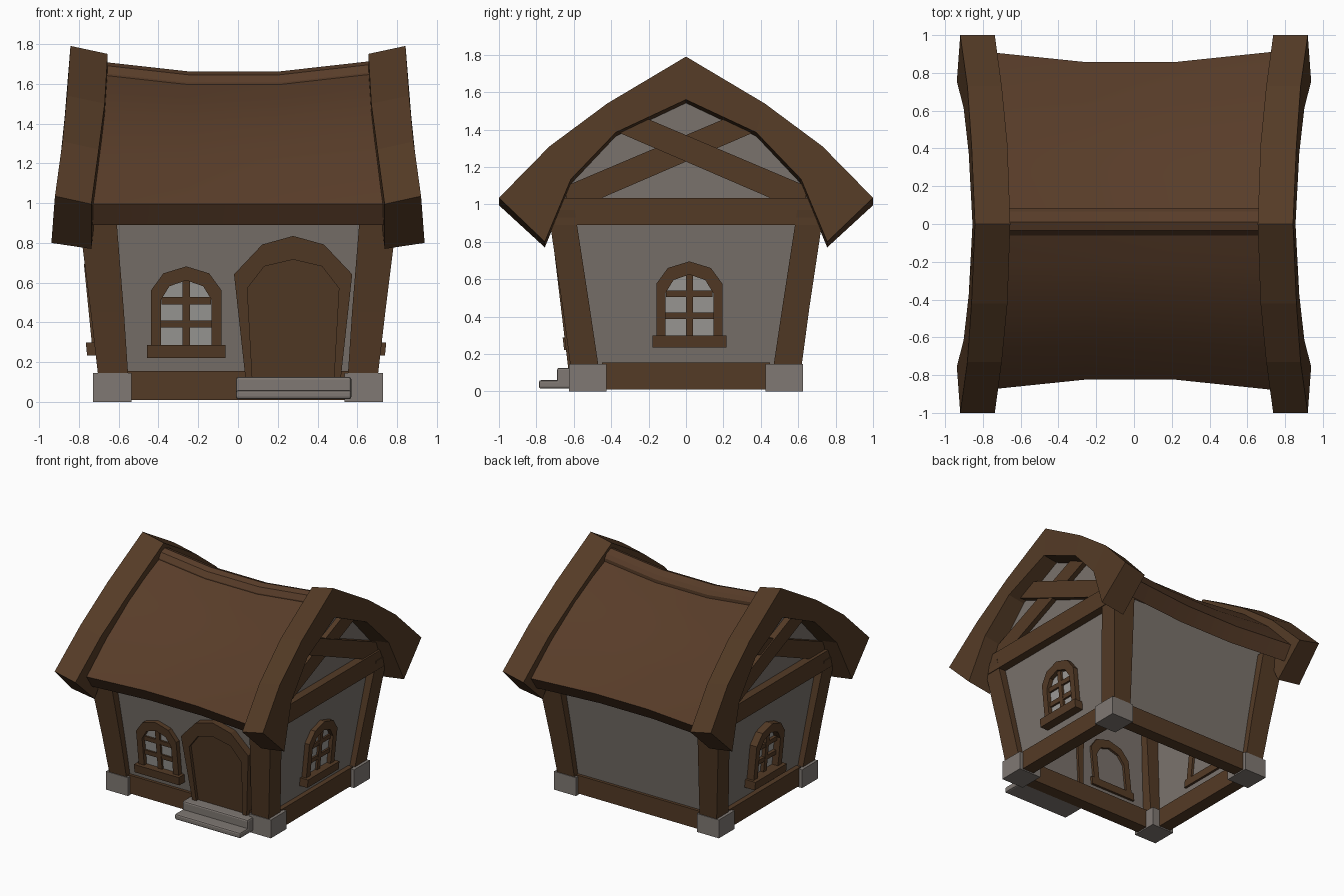
import bpy, bmesh, math

if "Cube" in bpy.data.objects:
    bpy.data.objects.remove(bpy.data.objects["Cube"])


def material(name, rgb):
    m = bpy.data.materials.new(name)
    m.diffuse_color = (*rgb, 1)
    m.use_nodes = True
    m.node_tree.nodes["Principled BSDF"].inputs["Base Color"].default_value = m.diffuse_color
    return m


WOOD = material("brown wood", (0.088, 0.043, 0.019))
ROOF = material("roof brown", (0.098, 0.046, 0.022))
WALL = material("grey plaster", (0.195, 0.170, 0.150))
STONE = material("grey stone", (0.215, 0.190, 0.172))
GLASS = material("pale glass", (0.34, 0.33, 0.315))


def loft(name, rings, mat, caps=True, smooth=False):
    """Skin a row of equal closed rings."""
    n = len(rings[0])
    verts = [p for r in rings for p in r]
    faces = [(i * n + j, i * n + (j + 1) % n, (i + 1) * n + (j + 1) % n, (i + 1) * n + j)
             for i in range(len(rings) - 1) for j in range(n)]
    if caps:
        faces += [tuple(range(n)), tuple(range(len(verts) - n, len(verts)))]
    me = bpy.data.meshes.new(name)
    me.from_pydata(verts, [], faces)
    bm = bmesh.new()
    bm.from_mesh(me)
    bmesh.ops.recalc_face_normals(bm, faces=bm.faces)
    bm.to_mesh(me)
    bm.free()
    me.materials.append(mat)
    ob = bpy.data.objects.new(name, me)
    bpy.context.collection.objects.link(ob)
    if smooth:
        bpy.ops.object.select_all(action='DESELECT')
        ob.select_set(True)
        bpy.context.view_layer.objects.active = ob
        bpy.ops.object.shade_smooth_by_angle(angle=math.radians(30))
    return ob


def box(name, x0, x1, y0, y1, z0, z1, mat, bevel=0):
    ob = loft(name, [[(x0, y0, z), (x1, y0, z), (x1, y1, z), (x0, y1, z)] for z in (z0, z1)], mat)
    if bevel:
        b = ob.modifiers.new("bevel", 'BEVEL')
        b.width, b.segments = bevel, 2
    return ob


# The walls lean outwards: half sizes at height z
def wall_x(z):
    return 0.645 + 0.10 * z


def wall_y(z):
    return 0.555 + 0.12 * z


def place(side, u, z, d):
    """Point on a wall: u along it, z up, d out of it."""
    if side == "front":
        return (u, -wall_y(z) - d, z)
    s = 1 if side == "right" else -1
    return (s * (wall_x(z) + d), u, z)


def plate(name, side, outline, d0, d1, mat):
    return loft(name, [[place(side, u, z, d) for u, z in outline] for d in (d0, d1)], mat)


def frame(name, side, outer, inner, d0, d1, mat):
    return loft(name, [[place(side, *o, d0), place(side, *o, d1), place(side, *i, d1), place(side, *i, d0)]
                       for o, i in zip(outer, inner)], mat)


def rect(u0, u1, z0, z1):
    return [(u0, z0), (u1, z0), (u1, z1), (u0, z1)]


# Plaster walls, an open shell
shell = loft("walls", [[(a * wall_x(z), b * wall_y(z), z) for a, b in ((-1, -1), (1, -1), (1, 1), (-1, 1))]
                       for z in (0.03, 0.5, 1.0)], WALL, caps=False)
sol = shell.modifiers.new("thickness", 'SOLIDIFY')
sol.thickness, sol.offset = 0.03, -1

# Corner posts on foot stones: z, outer x, inner x, outer y, inner y
POST = [(0.02, 0.69, 0.54, 0.605, 0.455), (0.15, 0.705, 0.553, 0.62, 0.47),
        (0.45, 0.74, 0.573, 0.66, 0.515), (0.97, 0.805, 0.615, 0.738, 0.595)]
for sx in (-1, 1):
    for sy in (-1, 1):
        loft("corner_post", [[(sx * a, sy * c, z), (sx * b, sy * c, z), (sx * b, sy * d, z), (sx * a, sy * d, z)]
                             for z, a, b, c, d in POST], WOOD)
        x, y = sorted((sx * 0.535, sx * 0.728)), sorted((sy * 0.425, sy * 0.625))
        box("foot_stone", *x, *y, 0, 0.146, STONE)

# Sill beams along the ground
for s in (-1, 1):
    box("long_sill", -0.56, 0.56, *sorted((s * 0.50, s * 0.597)), 0.01, 0.155, WOOD)
    box("side_sill", *sorted((s * 0.60, s * 0.70)), -0.45, 0.45, 0.01, 0.155, WOOD)

# Gables: plaster, tie beam and crossed braces
GABLE = [(-0.70, 0.95), (-0.64, 1.15), (-0.38, 1.39), (0, 1.57), (0.38, 1.39), (0.64, 1.15), (0.70, 0.95)]
BRACE = [(-0.65, 1.095), (0.20, 1.455), (0.37, 1.388), (-0.46, 1.03), (-0.64, 1.03)]
for s in (-1, 1):
    def slab(name, pts, x0, x1, mat):
        return loft(name, [[(s * x, y, z) for y, z in pts] for x in (x0, x1)], mat)
    slab("gable_plaster", GABLE, 0.70, 0.735, WALL)
    slab("tie_beam", [(-0.70, 0.89), (0.70, 0.89), (0.68, 1.035), (-0.68, 1.035)], 0.66, 0.80, WOOD)
    slab("rising_brace", BRACE, 0.72, 0.775, WOOD)
    slab("falling_brace", [(-y, z) for y, z in BRACE], 0.72, 0.785, WOOD)

# Curved barge boards: outer y,z, inner y,z, outer x top and bottom, inner x
BOARD = [(0, 1.79, 0, 1.56, 0.842, 0.855, 0.655), (0.42, 1.54, 0.375, 1.385, 0.86, 0.875, 0.67),
         (0.73, 1.31, 0.615, 1.135, 0.882, 0.902, 0.70), (1.0, 1.035, 0.755, 0.80, 0.92, 0.938, 0.737)]
for sx in (-1, 1):
    rings = []
    for sy, rows in ((-1, BOARD[:0:-1]), (1, BOARD)):
        for yo, zo, yi, zi, xt, xb, xi in rows:
            rings.append([(sx * xt, sy * yo, zo), (sx * xi, sy * yo, zo - 0.04),
                          (sx * xi, sy * yi, zi - 0.03), (sx * xb, sy * yi, zi)])
    loft("barge_board", rings, WOOD)

# Sagging thatch between the boards: half profile over and under
OVER = [(0, 1.625), (0.21, 1.525), (0.40, 1.415), (0.64, 1.215), (0.84, 0.995)]
UNDER = [(0.77, 0.89), (0.61, 1.14), (0.37, 1.36), (0.19, 1.45), (0, 1.53)]
half = OVER + UNDER
profile = half + [(-y, z) for y, z in half[-2:0:-1]]
STATIONS = [(-0.70, 0.05), (-0.25, 0), (0.21, 0), (0.70, 0.055)]


def sag(x, lift, y, z):
    k = lift / 0.05
    wide = 1 + 0.07 * abs(y) * (x * x / 0.49)
    return (x * wide, y * (1 + 0.06 * k) + 0.02 * abs(y), z + lift * max(0, (z - 1.0) / 0.62))


loft("roof", [[sag(x, l, y, z) for y, z in profile] for x, l in STATIONS], ROOF, smooth=True)

# Ridge cap
CAP = [(-0.06, 1.575), (-0.06, 1.605), (-0.035, 1.645), (0.01, 1.662), (0.065, 1.64), (0.085, 1.61), (0.085, 1.565)]
loft("ridge_cap", [[(x, y, z + l) for y, z in CAP] for x, l in STATIONS], ROOF, smooth=True)


# Arched windows with mullions and a sill
def mirrored(pts, c, base):
    left = [(c - u, base + v) for u, v in pts]
    return left + [(c + u, base + v) for u, v in pts[-2::-1]]


def window(side, c, base, out):
    outer = mirrored([(0.177, 0), (0.177, 0.275), (0.115, 0.36), (0, 0.395)], c, base)
    inner = mirrored([(0.128, 0), (0.128, 0.225), (0.085, 0.295), (0, 0.325)], c, base)
    frame("window_frame", side, outer, inner, -0.04, out, WOOD)
    plate("window_glass", side, inner, 0.0, 0.007, GLASS)
    plate("window_mullion", side, rect(c - 0.019, c + 0.019, base, base + 0.33), 0.0, out * 0.6, WOOD)
    for h, w in ((0.105, 0.13), (0.222, 0.125)):
        plate("window_bar", side, rect(c - w, c + w, base + h - 0.018, base + h + 0.018), 0.0, out * 0.55, WOOD)
    plate("window_sill", side, rect(c - 0.198, c + 0.198, base - 0.065, base), -0.04, out + 0.03, WOOD)


window("front", -0.26, 0.287, 0.04)
window("right", 0.018, 0.30, 0.04)
window("left", 0.018, 0.30, 0.06)

# Arched door with a flaring frame
door_out = mirrored([(0.24, 0.0), (0.297, 0.52), (0.155, 0.67), (0, 0.713)], 0.277, 0.122)
door_in = mirrored([(0.205, 0.0), (0.23, 0.45), (0.145, 0.56), (0, 0.594)], 0.277, 0.122)
frame("door_frame", "front", door_out, door_in, -0.04, 0.06, WOOD)
plate("door", "front", door_in, 0.0, 0.035, WOOD)

# Stone door steps
box("upper_step", -0.01, 0.57, -0.69, -0.54, 0.015, 0.126, STONE, 0.012)
box("lower_step", -0.01, 0.57, -0.787, -0.62, 0.015, 0.06, STONE, 0.012)
